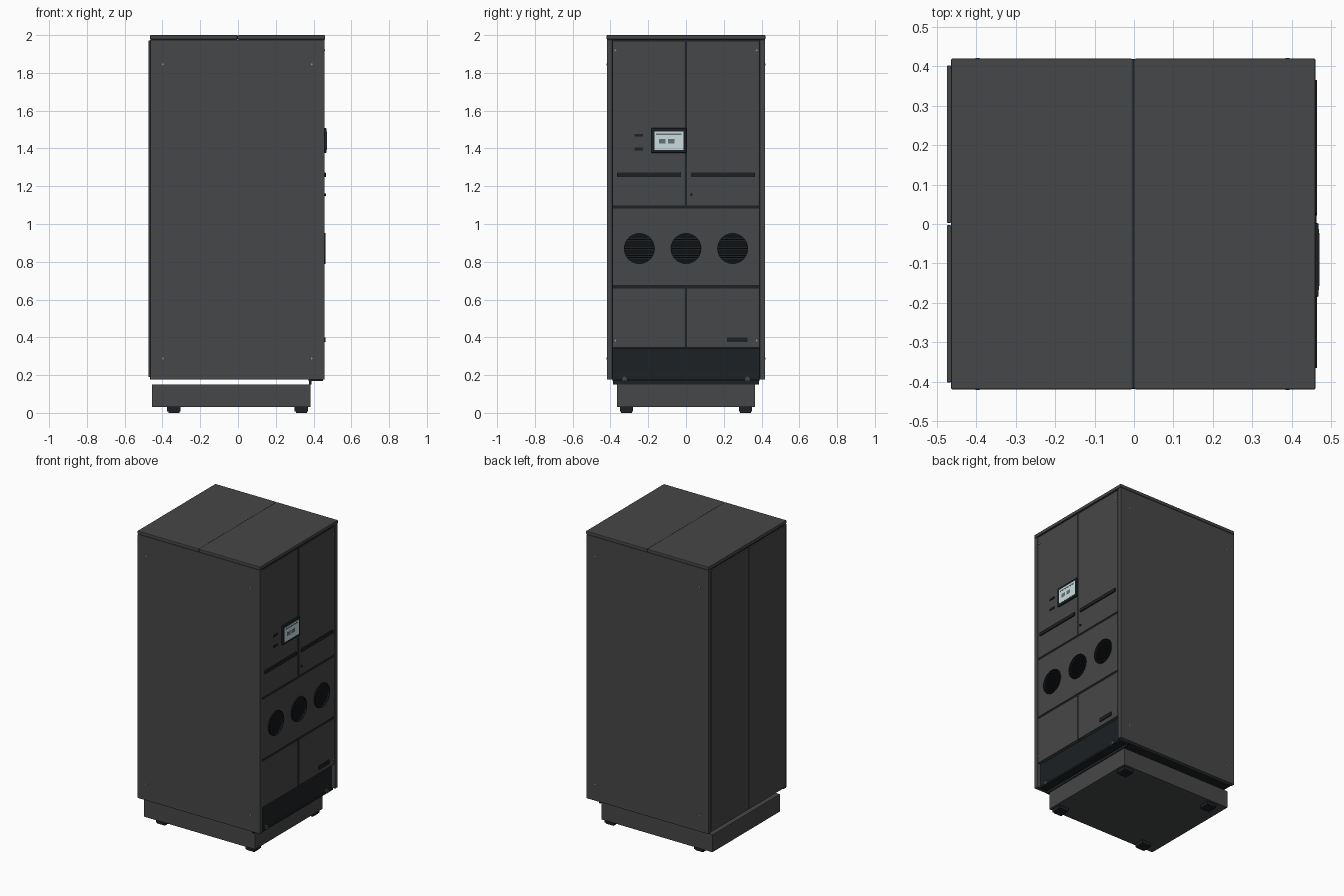
import bpy, bmesh, math
from mathutils import Matrix

if "Cube" in bpy.data.objects:
    bpy.data.objects.remove(bpy.data.objects["Cube"])


def material(name, r, g, b):
    m = bpy.data.materials.new(name)
    m.diffuse_color = (r, g, b, 1)
    m.use_nodes = True
    m.node_tree.nodes["Principled BSDF"].inputs["Base Color"].default_value = m.diffuse_color
    return m


GREY = material("charcoal", 0.062, 0.063, 0.065)
DARK = material("black", 0.012, 0.015, 0.017)
GLASS = material("display", 0.60, 0.72, 0.73)
INK = material("display_marks", 0.12, 0.17, 0.19)
STEEL = material("steel", 0.3, 0.31, 0.32)


def finish(name, bm, mat):
    me = bpy.data.meshes.new(name)
    bm.to_mesh(me)
    bm.free()
    ob = bpy.data.objects.new(name, me)
    bpy.context.collection.objects.link(ob)
    me.materials.append(mat)
    return ob


def box(name, x, y, z, mat=GREY, bevel=0.0):
    """Box from (min, max) ranges, optionally with chamfered edges."""
    bm = bmesh.new()
    bmesh.ops.create_cube(bm, size=1)
    for v in bm.verts:
        for i, (lo, hi) in enumerate((x, y, z)):
            v.co[i] = lo if v.co[i] < 0 else hi
    if bevel:
        bmesh.ops.bevel(bm, geom=bm.edges[:], offset=bevel, segments=2,
                        profile=0.5, affect='EDGES')
    return finish(name, bm, mat)


def cylinder(name, centre, radius, depth, axis, mat, sides=48):
    bm = bmesh.new()
    bmesh.ops.create_cone(bm, cap_ends=True, segments=sides, radius1=radius,
                          radius2=radius, depth=depth)
    rot = Matrix.Rotation(math.pi / 2, 4, 'Y' if axis == 'x' else 'X')
    bm.transform(Matrix.Translation(centre) @ rot)
    return finish(name, bm, mat)


def tube(name, y, z, x0, x1, r_in, r_out, mat, sides=48):
    """Ring along x made by joining four circles."""
    bm = bmesh.new()
    rows = [[bm.verts.new((x, y + r * math.cos(2 * math.pi * i / sides),
                           z + r * math.sin(2 * math.pi * i / sides)))
             for i in range(sides)]
            for x, r in ((x0, r_in), (x1, r_in), (x1, r_out), (x0, r_out))]
    for k in range(4):
        a, b = rows[k], rows[(k + 1) % 4]
        for i in range(sides):
            j = (i + 1) % sides
            bm.faces.new((a[i], a[j], b[j], b[i]))
    bmesh.ops.recalc_face_normals(bm, faces=bm.faces[:])
    return finish(name, bm, mat)


# Plinth and feet
box("plinth", (-0.455, 0.385), (-0.365, 0.365), (0.03, 0.15), GREY, 0.003)
for fx in (-0.34, 0.335):
    for fy in (-0.315, 0.315):
        box("foot", (fx - 0.035, fx + 0.035), (fy - 0.035, fy + 0.035), (0.008, 0.03), DARK)
        box("foot_pad", (fx - 0.029, fx + 0.029), (fy - 0.029, fy + 0.029), (0, 0.008), DARK)

# Cabinet core, side panels and their screws
box("cabinet_core", (-0.464, 0.40), (-0.392, 0.392), (0.185, 1.976), DARK)
for s in (-1, 1):
    ys = sorted((s * 0.39, s * 0.419))
    box("side_panel", (-0.465, 0.459), ys, (0.176, 1.976), GREY, 0.003)
    for sx in (-0.398, 0.39):
        for sz in (0.288, 1.845):
            cylinder("side_screw", (sx, s * 0.419, sz), 0.005, 0.006, 'y', STEEL, 12)

# Roof in two halves with a seam
box("roof_rear", (-0.465, -0.003), (-0.42, 0.42), (1.977, 2.0), GREY, 0.004)
box("roof_front", (0.000, 0.461), (-0.42, 0.42), (1.977, 2.0), GREY, 0.004)
box("roof_seam", (-0.007, 0.003), (-0.417, 0.417), (1.98, 1.9985), DARK)

# Rear doors
for s in (-1, 1):
    box("rear_door", (-0.475, -0.464), sorted((s * 0.003, s * 0.402)), (0.19, 1.972), GREY, 0.002)

# Front doors
XF = 0.457
doors = {"upper": (1.097, 1.966), "lower": (0.345, 0.659)}
for label, zr in doors.items():
    for s in (-1, 1):
        box(label + "_door", (0.43, XF), sorted((s * 0.006, s * 0.386)), zr, GREY, 0.001)
    box(label + "_door_seam", (0.40, 0.452), (-0.008, 0.008), zr, DARK)
for z in (0.667, 1.089, 1.971):
    box("cross_seam", (0.40, 0.453), (-0.39, 0.39), (z - 0.009, z + 0.009), DARK)
for s in (-1, 1):
    box("edge_seam", (0.40, 0.45), sorted((s * 0.384, s * 0.391)), (0.345, 1.976), DARK)
    for z in (0.383, 1.92):
        cylinder("door_screw", (XF, s * 0.374, z), 0.005, 0.006, 'x', STEEL, 12)

# Fan panel with three round vents
FAN_Z, FAN_R = 0.87, 0.082
fan_panel = box("fan_panel", (0.43, XF), (-0.386, 0.386), (0.676, 1.081))
bpy.context.view_layer.objects.active = fan_panel
for y in (-0.247, 0.0, 0.247):
    cutter = cylinder("vent_cutter", (0.445, y, FAN_Z), FAN_R - 0.001, 0.1, 'x', DARK)
    cutter.hide_render = True
    mod = fan_panel.modifiers.new("vent", 'BOOLEAN')
    mod.operation = 'DIFFERENCE'
    mod.solver = 'EXACT'
    mod.object = cutter
    bpy.ops.object.modifier_apply(modifier=mod.name)
    bpy.data.objects.remove(cutter)
    rim = tube("vent_rim", y, FAN_Z, 0.445, 0.464, FAN_R - 0.004, FAN_R, DARK)
    liner = tube("vent_liner", y, FAN_Z, 0.40, 0.445, FAN_R - 0.004, FAN_R, STEEL)
    for ob in (rim, liner):
        ob.data.shade_smooth()
        ob.data.set_sharp_from_angle(angle=math.radians(40))
    for i in range(-6, 7):
        dz = i * 0.012
        w = math.sqrt((FAN_R - 0.003) ** 2 - dz ** 2)
        box("vent_slat", (0.428, 0.455), (y - w, y + w),
            (FAN_Z + dz - 0.003, FAN_Z + dz + 0.003), DARK)

# Kick plate, its lower lip and brackets
box("kick_plate", (0.40, 0.435), (-0.389, 0.389), (0.176, 0.344), DARK)
box("kick_shelf", (0.372, 0.445), (-0.389, 0.389), (0.168, 0.180), DARK)
box("kick_lip", (0.375, 0.388), (-0.386, 0.386), (0.15, 0.178), DARK)
for s in (-1, 1):
    box("kick_bracket", (0.40, 0.449), sorted((s * 0.312, s * 0.338)), (0.17, 0.195), GREY)

# Display
box("display_frame", (0.455, 0.469), (-0.185, 0.002), (1.377, 1.507), DARK, 0.003)
box("display_glass", (0.465, 0.470), (-0.168, -0.013), (1.392, 1.490), GLASS)
box("display_bar", (0.468, 0.4708), (-0.158, -0.023), (1.472, 1.480), INK)
for y in (-0.125, -0.077):
    box("display_tile", (0.468, 0.4708), (y - 0.017, y + 0.017), (1.425, 1.449), INK)

# Indicator slots, pull bars, keyhole and lower handle
for z in (1.397, 1.469):
    box("indicator_slot", (0.45, 0.461), (-0.272, -0.228), (z - 0.007, z + 0.007), DARK)
for y in ((-0.366, -0.027), (0.026, 0.366)):
    box("pull_bar", (0.45, 0.465), y, (1.249, 1.272), DARK, 0.002)
cylinder("keyhole", (0.459, 0.028, 1.155), 0.006, 0.012, 'x', DARK, 12)
box("lower_handle", (0.45, 0.464), (0.216, 0.326), (0.374, 0.4), DARK, 0.002)
